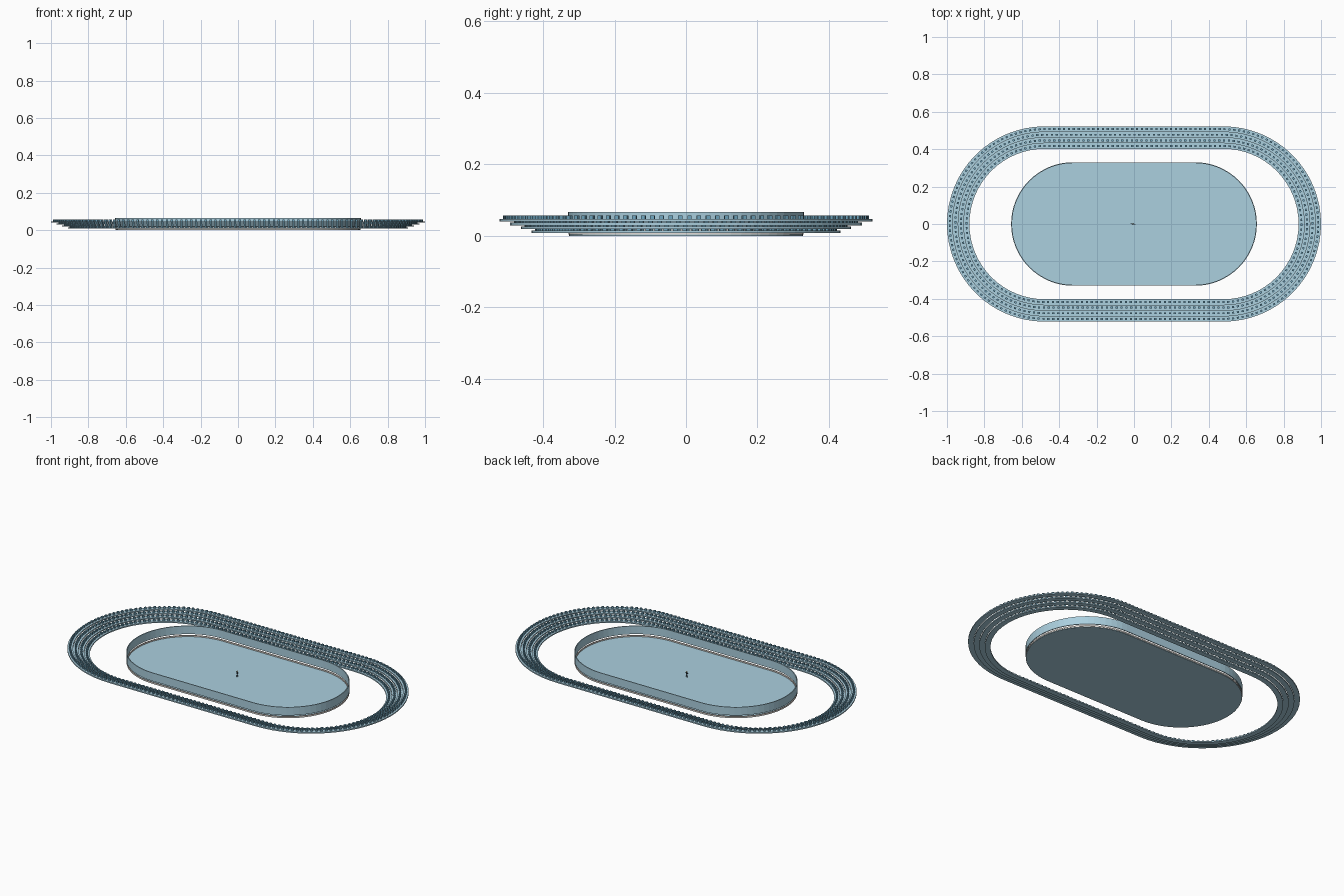
import bpy, bmesh, math
from mathutils import Matrix, Vector

cube = bpy.data.objects.get("Cube")
if cube:
    bpy.data.objects.remove(cube, do_unlink=True)


def material(name, rgb):
    m = bpy.data.materials.new(name)
    m.use_nodes = True
    m.diffuse_color = (*rgb, 1)
    m.node_tree.nodes["Principled BSDF"].inputs["Base Color"].default_value = (*rgb, 1)
    return m


ICE = material("pale ice blue", (0.41, 0.63, 0.74))
SEAT = material("seat blue", (0.16, 0.38, 0.52))
KICK = material("warm off white", (0.78, 0.72, 0.67))
DARK = material("dark clothing", (0.03, 0.05, 0.07))
SKIN = material("golden skin", (0.55, 0.38, 0.12))


def finish(name, bm, mat):
    bmesh.ops.recalc_face_normals(bm, faces=bm.faces)
    mesh = bpy.data.meshes.new(name)
    bm.to_mesh(mesh)
    bm.free()
    mesh.materials.append(mat)
    obj = bpy.data.objects.new(name, mesh)
    bpy.context.collection.objects.link(obj)


def oval(half, r, steps=32):
    """Outline of a rectangle with round ends."""
    pts = []
    for side in (1, -1):
        for i in range(steps + 1):
            a = math.pi * i / steps - math.pi / 2
            pts.append((side * (half + r * math.cos(a)), side * r * math.sin(a)))
    return pts


def oval_ring(name, half, r_in, r_out, z0, z1, mat):
    bm = bmesh.new()
    corners = [(r_in, z0), (r_out, z0), (r_out, z1), (r_in, z1)]
    loops = [[bm.verts.new((x, y, z)) for x, y in oval(half, r)] for r, z in corners]
    n = len(loops[0])
    for k in range(4):
        a, b = loops[k], loops[(k + 1) % 4]
        for i in range(n):
            j = (i + 1) % n
            bm.faces.new((a[i], a[j], b[j], b[i]))
    finish(name, bm, mat)


def along_oval(half, r, d):
    """Point and outward angle at distance d round the oval."""
    arc, line = math.pi * r, 2 * half
    side = 1
    if d >= arc + line:
        d, side = d - arc - line, -1
    if d < arc:
        a = d / r - math.pi / 2
        p = Vector((half + r * math.cos(a), r * math.sin(a), 0))
    else:
        a = math.pi / 2
        p = Vector((half - (d - arc), r, 0))
    return p * side, a + (0 if side == 1 else math.pi)


def seat_row(name, half, r, z):
    bm = bmesh.new()
    total = 2 * math.pi * r + 4 * half
    count = round(total / 0.026)
    for i in range(count):
        p, a = along_oval(half, r, total * i / count)
        p.z = z + 0.005
        bmesh.ops.create_cube(bm, size=1, matrix=Matrix.Translation(p)
                              @ Matrix.Rotation(a, 4, 'Z')
                              @ Matrix.Diagonal((0.010, 0.012, 0.010, 1)))
    finish(name, bm, SEAT)


# Ice sheet
bm = bmesh.new()
face = bm.faces.new([bm.verts.new((x, y, 0)) for x, y in oval(0.327, 0.327)])
top = bmesh.ops.extrude_face_region(bm, geom=[face])["geom"]
bmesh.ops.translate(bm, vec=(0, 0, 0.003),
                    verts=[v for v in top if isinstance(v, bmesh.types.BMVert)])
finish("ice_sheet", bm, ICE)

# Pale kick strip on the ice, with the barrier floating above it
oval_ring("kick_strip", 0.327, 0.325, 0.329, 0.003, 0.011, KICK)
oval_ring("barrier_wall", 0.327, 0.325, 0.330, 0.018, 0.066, ICE)

# Four rising tiers, each with a row of seats
for t in range(4):
    r = 0.402 + 0.03 * t
    z = 0.0155 + 0.0105 * t
    oval_ring(f"stand_tier_{t + 1}", 0.478, r, r + 0.03, z - 0.007, z, ICE)
    seat_row(f"seat_row_{t + 1}", 0.478, r + 0.015, z)


# Tiny skater in the middle of the ice
def limb(name, a, b, r, mat):
    a, b = Vector(a), Vector(b)
    bm = bmesh.new()
    turn = (b - a).to_track_quat('Z', 'Y').to_matrix().to_4x4()
    bmesh.ops.create_cone(bm, cap_ends=True, segments=8, radius1=r, radius2=r,
                          depth=(b - a).length,
                          matrix=Matrix.Translation((a + b) / 2) @ turn)
    finish(name, bm, mat)


hip, neck = (-0.005, 0, 0.020), (-0.005, 0, 0.032)
limb("skater_torso", hip, neck, 0.0035, DARK)
for name, s in (("left", 1), ("right", -1)):
    limb(f"skater_{name}_leg", hip, (-0.005 + 0.004 * s, 0, 0.003), 0.0016, DARK)
    limb(f"skater_{name}_arm", neck, (-0.005 + 0.012 * s, -0.004 * s, 0.027), 0.0014, DARK)
bm = bmesh.new()
bmesh.ops.create_icosphere(bm, subdivisions=2, radius=0.0035,
                           matrix=Matrix.Translation((-0.005, 0, 0.0355)))
finish("skater_head", bm, SKIN)
